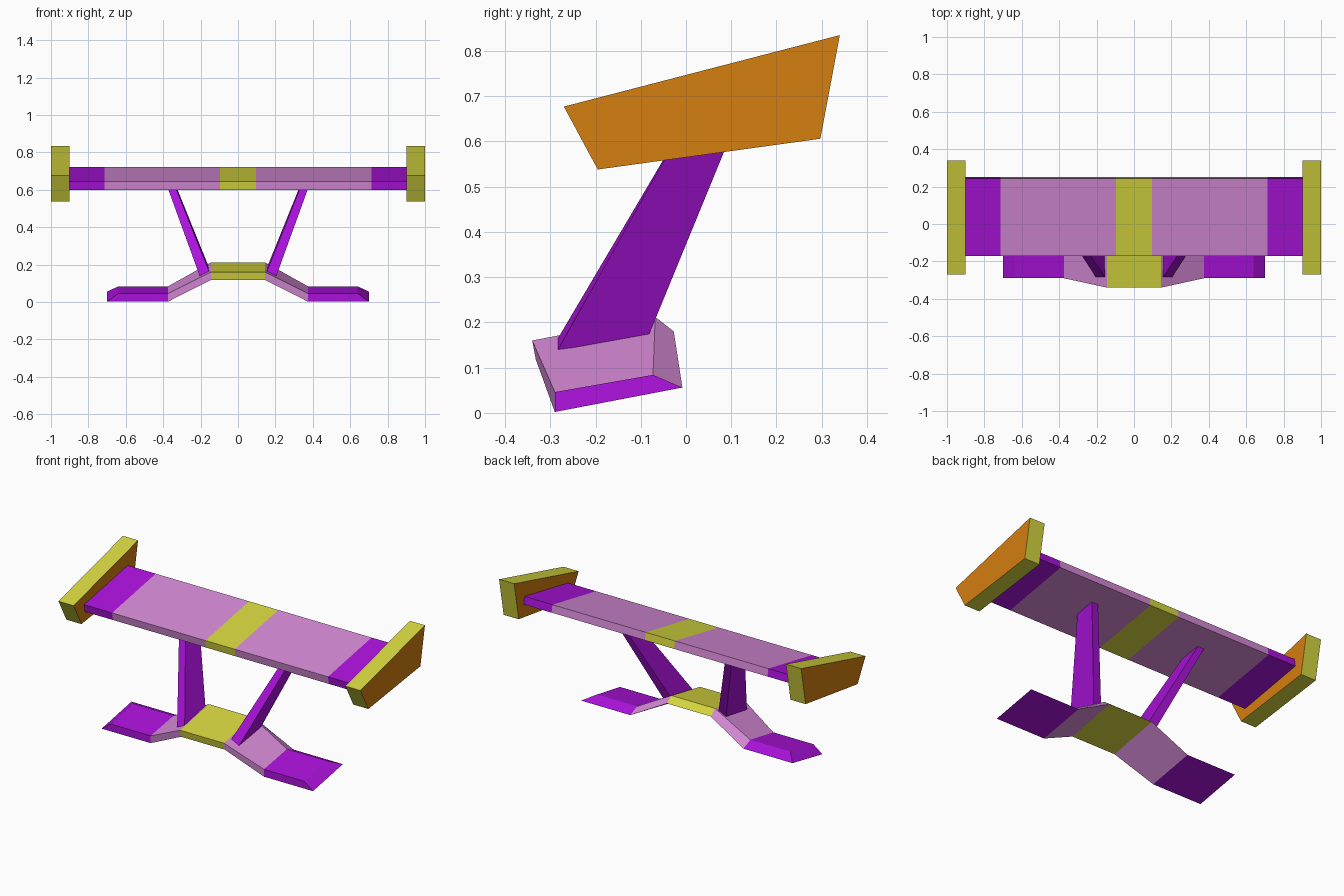
import bpy, bmesh

if "Cube" in bpy.data.objects:
    bpy.data.objects.remove(bpy.data.objects["Cube"])


def material(name, rgb):
    m = bpy.data.materials.new(name)
    m.diffuse_color = (*rgb, 1)
    m.use_nodes = True
    m.node_tree.nodes["Principled BSDF"].inputs["Base Color"].default_value = m.diffuse_color
    return m


YELLOW = material("olive_yellow", (0.66, 0.66, 0.05))
PINK = material("pink", (0.66, 0.25, 0.66))
PURPLE = material("purple", (0.40, 0.006, 0.70))
ORANGE = material("orange", (0.66, 0.21, 0.005))


def loft(name, rings, mats, rule):
    """Skin a row of equal-length point rings, cap both ends, colour faces by rule."""
    bm = bmesh.new()
    rows = [[bm.verts.new(p) for p in ring] for ring in rings]
    n = len(rows[0])
    for a, b in zip(rows, rows[1:]):
        for i in range(n):
            j = (i + 1) % n
            bm.faces.new((a[i], a[j], b[j], b[i]))
    bm.faces.new(rows[0][::-1])
    bm.faces.new(rows[-1])
    bmesh.ops.remove_doubles(bm, verts=bm.verts, dist=1e-4)
    bmesh.ops.recalc_face_normals(bm, faces=bm.faces)
    for f in bm.faces:
        f.material_index = rule(f)
    me = bpy.data.meshes.new(name)
    bm.to_mesh(me)
    bm.free()
    for m in mats:
        me.materials.append(m)
    ob = bpy.data.objects.new(name, me)
    bpy.context.collection.objects.link(ob)
    return ob


def section(x, profile):
    return [(x, y, z) for y, z in profile]


def bands(inner, outer):
    """Colour index by distance from the centre: 0 middle, 1 next, 2 tip."""
    def rule(f):
        d = abs(f.calc_center_median().x)
        return 0 if d < inner else 1 if d < outer else 2
    return rule


# Upper wing: tilted flat slab in five colour bands
slab = [(-0.163, 0.60), (-0.17, 0.645), (0.243, 0.722), (0.25, 0.677)]
loft("upper_wing", [section(x, slab) for x in (-0.9, -0.715, -0.097, 0.097, 0.715, 0.9)],
     [YELLOW, PINK, PURPLE], bands(0.097, 0.715))

# Lower wing: raised centre, sloping shoulders, flat tips ending in a wedge
centre = [(-0.332, 0.118), (-0.34, 0.16), (-0.068, 0.212), (-0.027, 0.18)]
tip = [(-0.29, 0.002), (-0.29, 0.046), (-0.073, 0.084), (-0.008, 0.056)]
wedge = [tip[0], tip[0], tip[3], tip[3]]
half = [(0.145, centre), (0.375, tip), (0.64, tip), (0.70, wedge)]
stations = [(-x, p) for x, p in reversed(half)] + half
loft("lower_wing", [section(x, p) for x, p in stations],
     [YELLOW, PINK, PURPLE], bands(0.145, 0.375))

plate = [(-0.27, 0.677), (-0.195, 0.538), (0.297, 0.606), (0.34, 0.835)]
for side, s in (("right", 1), ("left", -1)):
    # End plates: orange faces, yellow rims
    loft(side + "_end_plate", [section(s * 0.9, plate), section(s * 1.0, plate)],
         [YELLOW, ORANGE], lambda f: int(abs(f.normal.x) > 0.5))

    # Struts: leaning blades that sink into both wings
    foot = [(0.205, -0.283, 0.140), (0.155, -0.283, 0.165),
            (0.155, -0.085, 0.185), (0.205, -0.085, 0.165)]
    head = [(0.385, -0.005, 0.636), (0.343, -0.005, 0.636),
            (0.343, 0.114, 0.650), (0.385, 0.114, 0.650)]
    loft(side + "_strut", [[(s * x, y, z) for x, y, z in r] for r in (foot, head)],
         [PURPLE], lambda f: 0)
